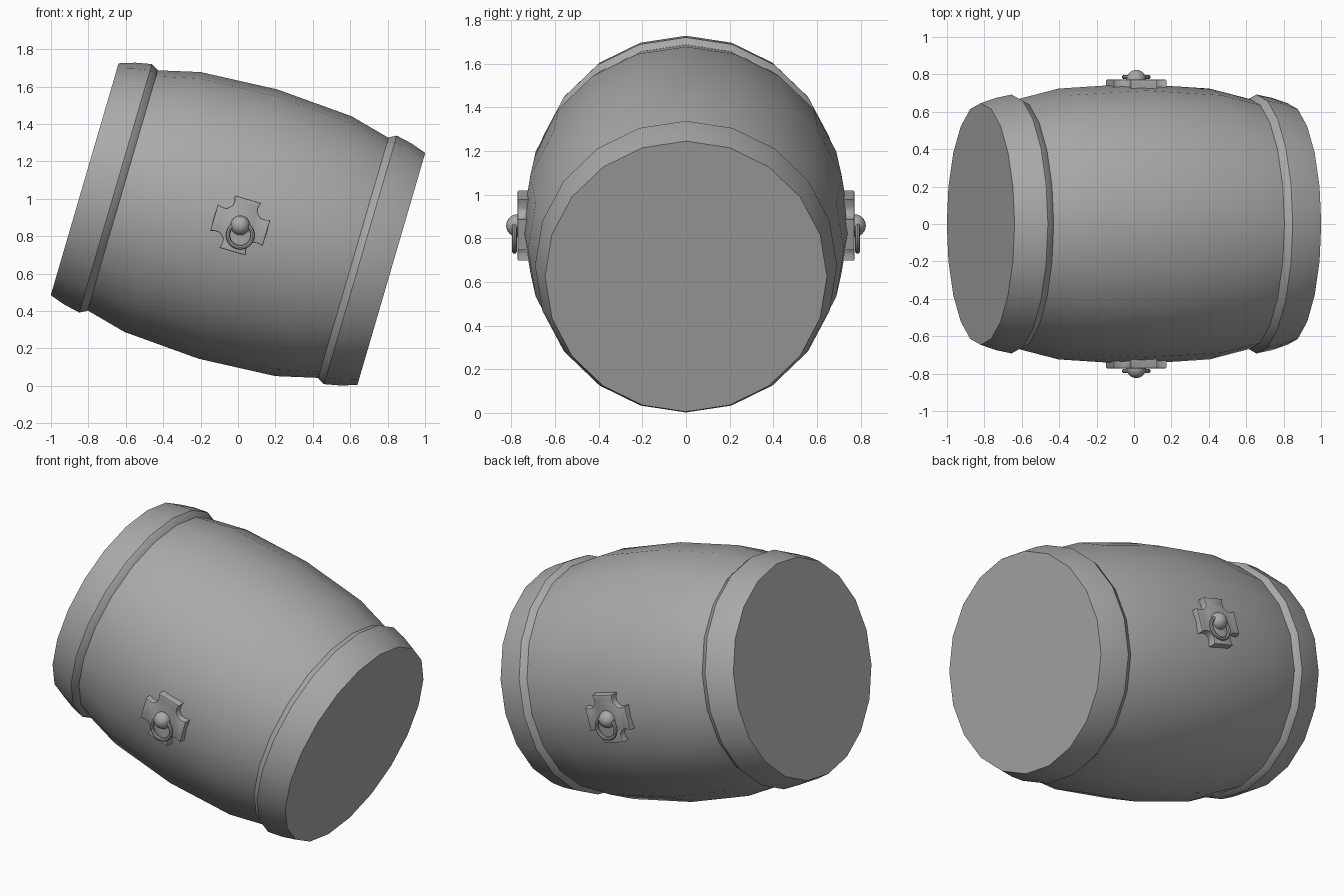
import bpy, bmesh, math
from mathutils import Matrix, Vector

if "Cube" in bpy.data.objects:
    bpy.data.objects.remove(bpy.data.objects["Cube"])

grey = bpy.data.materials.new("plain grey")
grey.use_nodes = True
colour = (0.4, 0.4, 0.4, 1)
grey.diffuse_color = colour
grey.node_tree.nodes["Principled BSDF"].inputs["Base Color"].default_value = colour

SIDES = 20
TILT = Matrix.Rotation(math.radians(16.3), 4, "Y")
BARREL = Matrix.Translation((0, 0, 0.865)) @ TILT


def finish(name, bm, matrix):
    """Turn a bmesh into a smooth-shaded object placed by a matrix."""
    bmesh.ops.transform(bm, matrix=matrix, verts=bm.verts)
    bmesh.ops.recalc_face_normals(bm, faces=bm.faces)
    mesh = bpy.data.meshes.new(name)
    bm.to_mesh(mesh)
    bm.free()
    mesh.materials.append(grey)
    obj = bpy.data.objects.new(name, mesh)
    bpy.context.collection.objects.link(obj)
    bpy.ops.object.select_all(action="DESELECT")
    obj.select_set(True)
    bpy.context.view_layer.objects.active = obj
    bpy.ops.object.shade_smooth_by_angle(angle=math.radians(35))
    return obj


def lathe(name, profile, matrix):
    """Spin (along, radius) points around the x axis and close both ends."""
    bm = bmesh.new()
    rings = []
    for along, radius in profile:
        angles = [math.tau * i / SIDES for i in range(SIDES)]
        rings.append([bm.verts.new((along, radius * math.sin(a), radius * math.cos(a)))
                      for a in angles])
    for a, b in zip(rings, rings[1:]):
        for i in range(SIDES):
            j = (i + 1) % SIDES
            bm.faces.new((a[i], a[j], b[j], b[i]))
    bm.faces.new(rings[0])
    bm.faces.new(rings[-1])
    return finish(name, bm, matrix)


# Bulging body
half = [(0.82, 0.62), (0.645, 0.668), (0.42, 0.724)]
lathe("barrel_body",
      [(-t, r) for t, r in half] + [(0, 0.75)] + [(t, r) for t, r in reversed(half)],
      BARREL)

# End hoops with flat lids
hoop = [(0.63, 0.65), (0.645, 0.672), (0.682, 0.692), (0.77, 0.674), (0.854, 0.646)]
for side, name in ((1, "left_hoop"), (-1, "right_hoop")):
    lathe(name, [(side * t, r) for t, r in hoop], BARREL)


# Cross-shaped plate, stud and hanging ring on each side
def plate(name, place):
    corner = [(0.146, 0.073), (0.118, 0.066), (0.094, 0.068), (0.08, 0.08),
              (0.068, 0.094), (0.066, 0.118), (0.073, 0.146)]
    outline = []
    for quarter in range(4):
        turn = Matrix.Rotation(math.radians(90 * quarter), 2)
        outline += [turn @ Vector(p) for p in corner]
    bm = bmesh.new()
    face = bm.faces.new([bm.verts.new((p.x, -0.72, p.y)) for p in outline])
    out = bmesh.ops.extrude_face_region(bm, geom=[face])
    front = [v for v in out["geom"] if isinstance(v, bmesh.types.BMVert)]
    bmesh.ops.translate(bm, verts=front, vec=(0, -0.052, 0))
    rim = [e for e in bm.edges if e.verts[0] in front and e.verts[1] in front]
    bmesh.ops.bevel(bm, geom=rim, offset=0.006, segments=2, profile=0.5, affect="EDGES")
    finish(name, bm, place @ TILT)


def stud(name, place):
    bm = bmesh.new()
    bmesh.ops.create_uvsphere(bm, u_segments=20, v_segments=12, radius=0.052)
    finish(name, bm, place @ Matrix.Translation((0, -0.772, 0)))


def ring(name, place, major=0.066, minor=0.011, steps=28, tube=8):
    bm = bmesh.new()
    loops = []
    for i in range(steps):
        a = math.tau * i / steps
        loop = []
        for k in range(tube):
            b = math.tau * k / tube
            r = major + minor * math.cos(b)
            loop.append(bm.verts.new((r * math.cos(a), minor * math.sin(b), r * math.sin(a))))
        loops.append(loop)
    for i in range(steps):
        a, b = loops[i], loops[(i + 1) % steps]
        for k in range(tube):
            n = (k + 1) % tube
            bm.faces.new((a[k], b[k], b[n], a[n]))
    finish(name, bm, place @ Matrix.Translation((0, -0.786, -0.052)))


for label, flip in (("front", 1), ("back", -1)):
    place = Matrix.Translation((0.012, 0, 0.858)) @ Matrix.Diagonal((1, flip, 1, 1))
    plate(label + "_plate", place)
    stud(label + "_stud", place)
    ring(label + "_ring", place)
